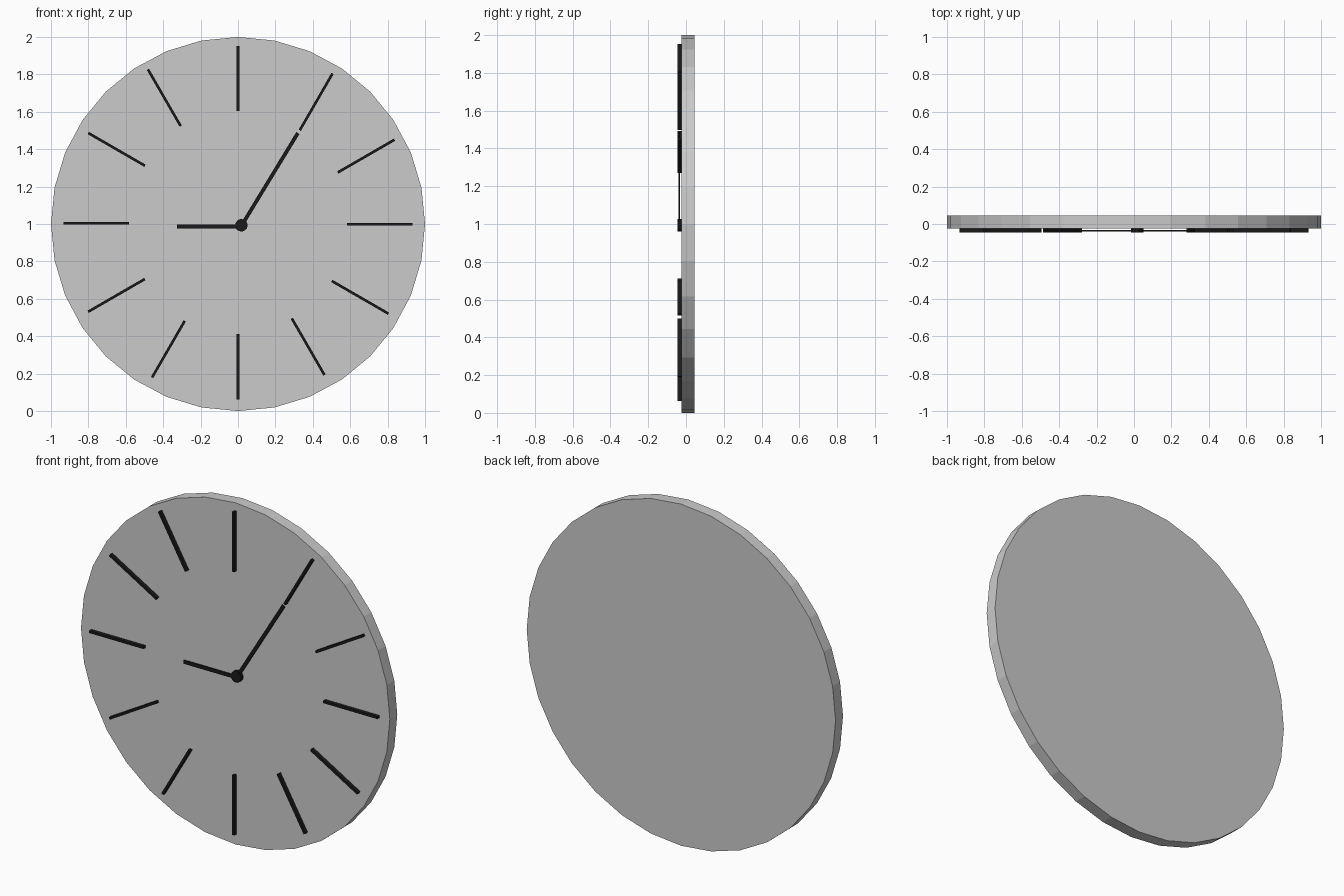
import bpy, math

if "Cube" in bpy.data.objects:
    bpy.data.objects.remove(bpy.data.objects["Cube"])

black = bpy.data.materials.new("black")
black.diffuse_color = (0.01, 0.01, 0.01, 1)
black.use_nodes = True
black.node_tree.nodes["Principled BSDF"].inputs["Base Color"].default_value = black.diffuse_color


def bar(name, cx, cz, length, width, y0, y1, angle):
    """Flat bar on the face, angle in degrees from +x towards +z."""
    bpy.ops.mesh.primitive_cube_add(size=1, location=(cx, (y0 + y1) / 2, cz),
                                    rotation=(0, -math.radians(angle), 0))
    ob = bpy.context.object
    ob.name = name
    ob.scale = (length, y1 - y0, width)
    ob.data.materials.append(black)
    return ob


def disc(name, r, sides, x, z, y0, y1):
    bpy.ops.mesh.primitive_cylinder_add(vertices=sides, radius=r, depth=y1 - y0,
                                        location=(x, (y0 + y1) / 2, z),
                                        rotation=(math.pi / 2, 0, 0))
    ob = bpy.context.object
    ob.name = name
    return ob


# dial
disc("clock_face", 1.0, 32, 0, 1, -0.024, 0.045)

# hour marks: centre x, z for hours 1 to 12
centres = [(0.418, 1.653), (0.685, 1.363), (0.758, 0.998), (0.653, 0.608),
           (0.375, 0.344), (0, 0.237), (-0.372, 0.331), (-0.65, 0.618),
           (-0.757, 1.003), (-0.649, 1.399), (-0.394, 1.675), (0, 1.778)]
for hour, (x, z) in enumerate(centres, 1):
    bar(f"hour_mark_{hour}", x, z, 0.35, 0.014, -0.045, -0.024, 90 - 30 * hour)


# hands
def hand(name, tip, start, width):
    dx, dz = tip[0] - start[0], tip[1] - start[1]
    bar(name, (tip[0] + start[0]) / 2, (tip[1] + start[1]) / 2,
        math.hypot(dx, dz), width, -0.04, -0.032, math.degrees(math.atan2(dz, dx)))


hand("minute_hand", (0.32, 1.486), (0.02, 0.993), 0.02)
hand("hour_hand", (-0.325, 0.987), (0.02, 0.987), 0.02)

# centre hub
hub = disc("hub", 0.033, 32, 0.018, 0.993, -0.045, -0.024)
hub.data.materials.append(black)
